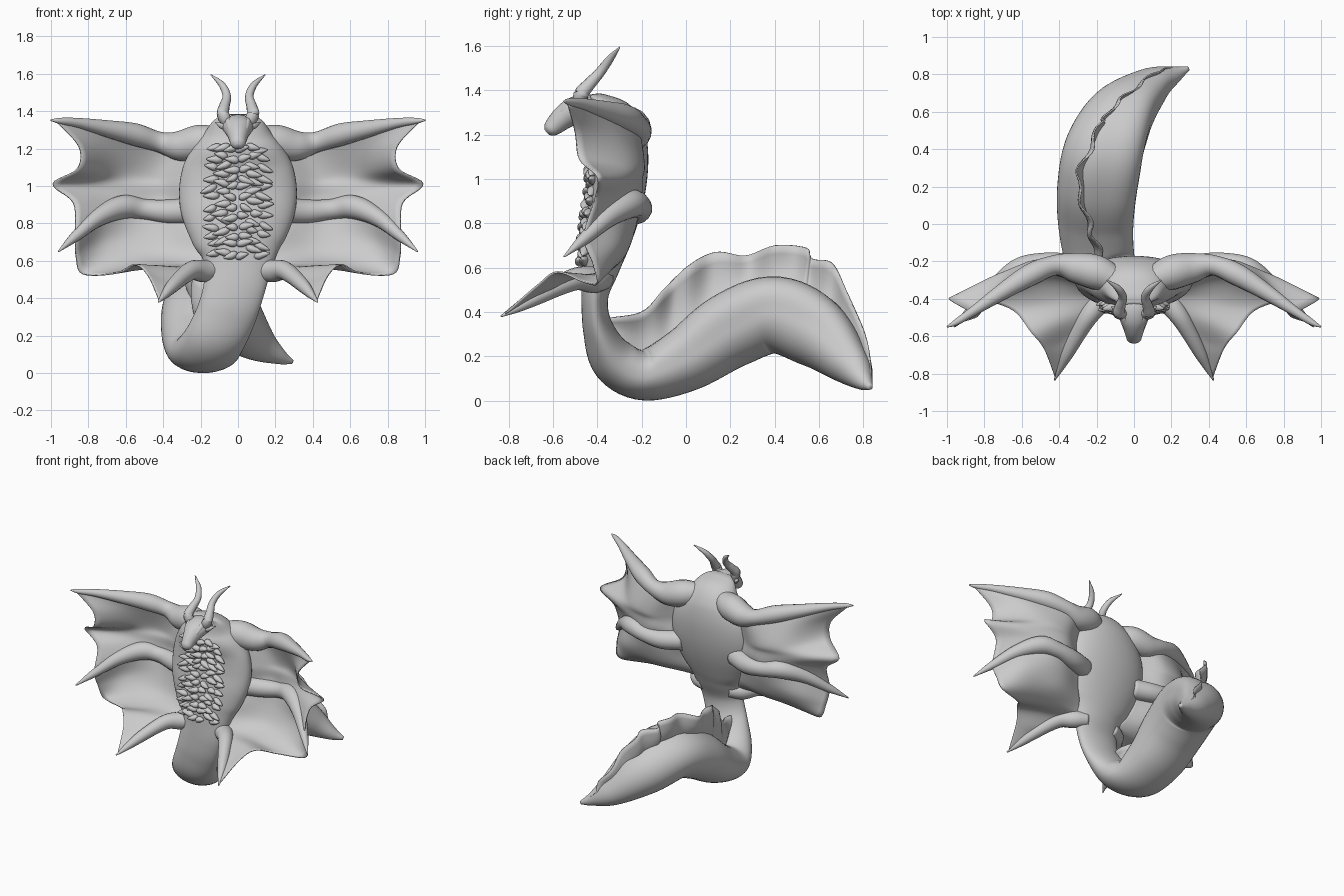
import bpy, bmesh, math, random
from mathutils import Vector

random.seed(4)


def spline(pts, steps):
    """Catmull-Rom resampling of tuples of any length."""
    pts = [tuple(p) for p in pts]
    ext = [tuple(2 * a - b for a, b in zip(pts[0], pts[1]))] + pts + \
          [tuple(2 * a - b for a, b in zip(pts[-1], pts[-2]))]
    out = []
    for i in range(1, len(ext) - 2):
        for k in range(steps):
            t = k / steps
            out.append(tuple(0.5 * (2 * b + (c - a) * t + (2 * a - 5 * b + 4 * c - d) * t * t
                                    + (3 * b - a - 3 * c + d) * t ** 3)
                             for a, b, c, d in zip(*ext[i - 1:i + 3])))
    return out + [pts[-1]]


def finish(name, bm):
    bmesh.ops.recalc_face_normals(bm, faces=bm.faces)
    me = bpy.data.meshes.new(name)
    bm.to_mesh(me)
    bm.free()
    for p in me.polygons:
        p.use_smooth = True
    ob = bpy.data.objects.new(name, me)
    bpy.context.collection.objects.link(ob)
    return ob


def loft(name, sections, steps=6, sides=24, ref=(1, 0, 0), flip=1):
    """Tube through (x, y, z, half width, half depth[, upper right fullness]) sections."""
    secs = spline(sections, steps)
    pos = [Vector((s[0] * flip, s[1], s[2])) for s in secs]
    ref = Vector(ref)
    bm = bmesh.new()
    rings = []
    for i, s in enumerate(secs):
        tan = (pos[min(i + 1, len(pos) - 1)] - pos[max(i - 1, 0)]).normalized()
        side = (ref - tan * ref.dot(tan)).normalized()
        up = side.cross(tan)
        ring = []
        for k in range(sides):
            a = 2 * math.pi * k / sides
            full = 1
            if len(s) > 5 and a < math.pi / 2:
                full += s[5] * math.sin(2 * a) ** 2
            ring.append(bm.verts.new(pos[i] + side * math.cos(a) * max(s[3], .002) * full
                                     + up * math.sin(a) * max(s[4], .002) * full))
        rings.append(ring)
    for r0, r1 in zip(rings, rings[1:]):
        for k in range(sides):
            j = (k + 1) % sides
            bm.faces.new((r0[k], r0[j], r1[j], r1[k]))
    bm.faces.new(rings[0])
    bm.faces.new(rings[-1])
    return finish(name, bm)


def sheet(name, rows, thick=.008, flip=1):
    """Thin skin through a grid of points."""
    bm = bmesh.new()
    grid = [[bm.verts.new((x * flip, y, z)) for x, y, z in r] for r in rows]
    for a, b in zip(grid, grid[1:]):
        for k in range(len(a) - 1):
            bm.faces.new((a[k], a[k + 1], b[k + 1], b[k]))
    ob = finish(name, bm)
    mod = ob.modifiers.new("thickness", 'SOLIDIFY')
    mod.thickness = thick
    mod.offset = 0
    return ob


# Hooded torso running through a narrow waist into the heavy tail
torso = [(0, -.43, 1.375, .07, .01), (0, -.39, 1.345, .13, .05), (0, -.345, 1.28, .18, .11),
         (0, -.32, 1.2, .245, .135), (0, -.30, 1.1, .295, .13), (0, -.305, .97, .315, .125),
         (0, -.33, .84, .30, .12), (0, -.36, .71, .25, .105), (0, -.385, .6, .19, .085)]
tail = [(-.02, -.412, .46, .165, .06, 0), (-.06, -.395, .32, .16, .07, 0),
        (-.125, -.325, .18, .165, .105, .05), (-.18, -.19, .115, .185, .115, .12),
        (-.205, 0, .185, .2, .145, .17), (-.2, .2, .315, .21, .17, .2),
        (-.16, .4, .385, .21, .172, .2), (-.065, .59, .305, .18, .16, .2),
        (.09, .735, .17, .11, .10, .12), (.22, .80, .09, .045, .045, 0), (.29, .832, .06, .012, .012, 0)]
loft("body_and_tail", [t + (0,) for t in torso] + tail, steps=7, sides=48)

# Ragged fin along the tail ridge
crest = spline([(-.13, -.36, .37), (-.15, -.2, .4), (-.2, -.1, .5), (-.23, 0, .6), (-.28, .13, .67),
                (-.30, .27, .655), (-.23, .4, .7), (-.18, .54, .69), (-.15, .57, .64),
                (-.08, .66, .62), (0, .72, .5), (.10, .8, .32), (.17, .83, .19), (.24, .835, .08)], 6)
root = spline([(-.10, -.36, .27), (-.17, -.2, .19), (-.2, -.1, .22), (-.21, 0, .27), (-.23, .13, .37),
               (-.22, .27, .44), (-.19, .4, .47), (-.13, .51, .45), (-.11, .55, .43),
               (-.05, .62, .36), (.02, .68, .28), (.11, .74, .19), (.18, .78, .13), (.26, .815, .07)], 6)
rows = []
for i, (c, r) in enumerate(zip(crest, root)):
    row = []
    for k in range(7):
        t = k / 6
        p = Vector(r).lerp(Vector(c), t)
        p.x += .016 * t * math.sin(i * .75) - .03 * math.sin(math.pi * t)
        row.append(p)
    rows.append(row)
sheet("tail_fin", rows)

# Arms: x, y, z, radius from the root to the claw tip
arms = {
    "upper": [(.10, -.30, 1.25, .07), (.20, -.26, 1.235, .093), (.31, -.235, 1.215, .082),
              (.42, -.22, 1.235, .055), (.55, -.27, 1.275, .06), (.7, -.36, 1.307, .045),
              (.85, -.46, 1.337, .027), (.95, -.525, 1.348, .017), (1.0, -.55, 1.352, .004)],
    "middle": [(.22, -.28, .87, .07), (.36, -.225, .862, .066), (.5, -.21, .875, .055),
               (.62, -.25, .887, .064), (.75, -.35, .83, .047), (.87, -.46, .73, .028),
               (.96, -.55, .65, .004)],
    "lower": [(.10, -.37, .55, .05), (.18, -.42, .545, .06), (.24, -.49, .55, .052),
              (.29, -.57, .52, .045), (.35, -.68, .465, .036), (.39, -.76, .42, .022),
              (.425, -.835, .38, .004)]}

# Wing membrane ribs, root to outer edge
ribs_high = [[(.2, -.25, 1.24), (.42, -.22, 1.235), (.7, -.36, 1.3), (.97, -.535, 1.345)],
             [(.24, -.27, 1.15), (.42, -.2, 1.15), (.65, -.29, 1.18), (.85, -.5, 1.21)],
             [(.27, -.27, 1.06), (.45, -.19, 1.05), (.65, -.25, 1.07), (.86, -.48, 1.09)],
             [(.28, -.27, 1.0), (.45, -.2, 1.0), (.7, -.26, 1.0), (.99, -.40, 1.01)],
             [(.28, -.26, .93), (.45, -.2, .94), (.65, -.26, .93), (.88, -.41, .91)]]
ribs_low = [[(.24, -.27, .87), (.5, -.21, .87), (.7, -.31, .855), (.87, -.46, .74)],
            [(.23, -.31, .75), (.45, -.24, .75), (.7, -.29, .7), (.865, -.42, .62)],
            [(.19, -.34, .66), (.42, -.29, .64), (.62, -.33, .6), (.83, -.40, .53)],
            [(.16, -.37, .6), (.36, -.38, .58), (.5, -.42, .56), (.65, -.46, .535)],
            [(.15, -.38, .57), (.28, -.47, .56), (.42, -.53, .57), (.55, -.58, .58)],
            [(.14, -.38, .55), (.27, -.54, .52), (.4, -.64, .5), (.48, -.67, .52)],
            [(.14, -.38, .54), (.26, -.52, .53), (.35, -.68, .465), (.42, -.825, .385)]]
along = [spline(r, 7) for r in ribs_high + ribs_low]
across = [spline(col, 6) for col in zip(*along)]

horn = [(.05, -.47, 1.33, .03), (.08, -.475, 1.38, .034), (.072, -.435, 1.43, .028),
        (.06, -.39, 1.48, .023), (.085, -.345, 1.54, .018), (.145, -.30, 1.595, .003)]
cheek = [(.05, -.48, 1.32, .03), (.085, -.47, 1.325, .02), (.12, -.44, 1.34, .003)]
brow = [(.03, -.585, 1.28, .008), (.042, -.55, 1.31, .016), (.05, -.5, 1.345, .02),
        (.055, -.46, 1.36, .01)]


def limb(name, pts, side, sides=16):
    loft(name, [(x, y, z, r, r) for x, y, z, r in pts], 6, sides, (0, .3, 1), side)


# Mirrored limbs, membranes, horns and face details
for side, tag in ((1, "left"), (-1, "right")):
    for n, pts in arms.items():
        limb(f"{n}_arm_{tag}", pts, side)
    sheet(f"wing_membrane_{tag}", across, .008, side)
    limb(f"horn_{tag}", horn, side, 12)
    limb(f"cheek_spike_{tag}", cheek, side, 10)
    limb(f"brow_ridge_{tag}", brow, side, 10)

# Head with tapered muzzle
loft("head", [(0, -.37, 1.32, .07, .04), (0, -.44, 1.325, .085, .058), (0, -.5, 1.31, .08, .062),
              (0, -.55, 1.28, .06, .055), (0, -.59, 1.245, .046, .045), (0, -.615, 1.222, .038, .034),
              (0, -.628, 1.21, .018, .016)], 5, 20)


def chest_front(z):
    """Front y of the torso near the middle at height z."""
    for a, b in zip(torso, torso[1:]):
        if b[2] <= z <= a[2]:
            t = (a[2] - z) / (a[2] - b[2])
            return a[1] - a[4] + t * (b[1] - b[4] - a[1] + a[4])
    return -.45


# Staggered rows of pointed chest scales
bm = bmesh.new()
for row in range(12):
    spread = .85 + .15 * math.sin(math.pi * row / 11)
    for sx in (-1, 1):
        for col, x in enumerate((.028, .082, .138)):
            z = .635 + row * .051 + (.02 if col == 1 else 0) + random.uniform(-.012, .012)
            c = Vector((sx * x * spread + random.uniform(-.012, .012),
                        chest_front(z) - .008 + col * .010, z))
            length, tilt = .042 + random.uniform(-.008, .008), random.uniform(-.4, .3)
            new = bmesh.ops.create_uvsphere(bm, u_segments=10, v_segments=7, radius=1)["verts"]
            for v in new:
                p = v.co.copy()
                taper = 1 - .55 * max(p.x, 0)
                q = Vector((p.x * length * (1.2 if p.x > 0 else .8),
                            p.y * .026 * taper, p.z * .022 * taper))
                q.z += q.x * tilt
                q.y -= max(q.x, 0) * .25
                v.co = c + Vector((q.x * sx, q.y, q.z))
finish("chest_scales", bm)
